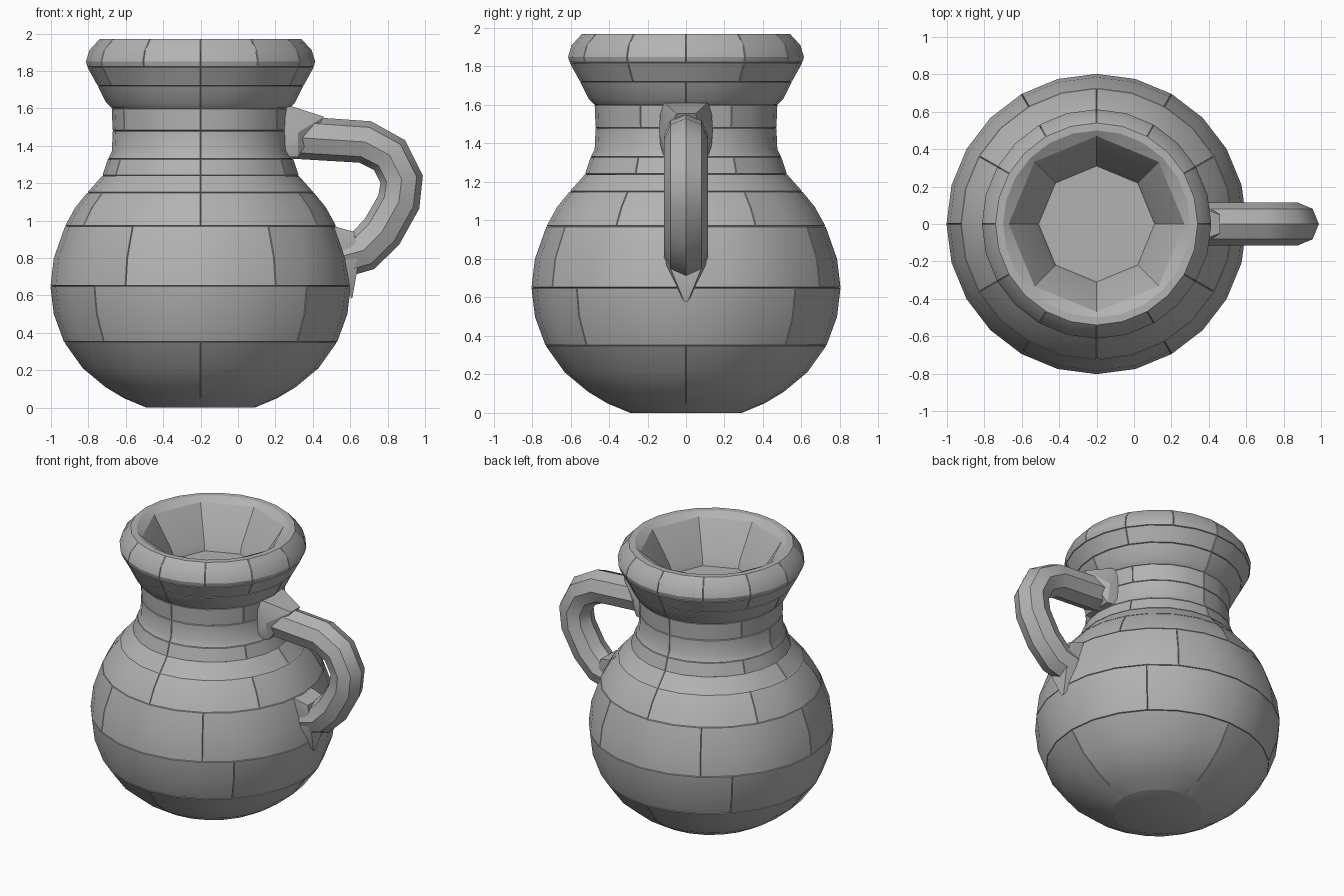
import bpy, bmesh
from math import pi, sin, cos, radians

if "Cube" in bpy.data.objects:
    bpy.data.objects.remove(bpy.data.objects["Cube"])

clay = bpy.data.materials.new("grey clay")
clay.use_nodes = True
clay.diffuse_color = (0.45, 0.45, 0.45, 1)
clay.node_tree.nodes["Principled BSDF"].inputs["Base Color"].default_value = clay.diffuse_color

CENTRE = -0.2
SEG = 24


def finish(obj, angle=28):
    obj.data.materials.clear()
    obj.data.materials.append(clay)
    bpy.ops.object.select_all(action='DESELECT')
    obj.select_set(True)
    bpy.context.view_layer.objects.active = obj
    bpy.ops.object.shade_smooth_by_angle(angle=radians(angle))


def from_bmesh(name, bm):
    bmesh.ops.recalc_face_normals(bm, faces=bm.faces)
    mesh = bpy.data.meshes.new(name)
    bm.to_mesh(mesh)
    bm.free()
    obj = bpy.data.objects.new(name, mesh)
    bpy.context.collection.objects.link(obj)
    return obj


def ring(bm, r, z, octagon=False):
    verts = []
    for i in range(SEG):
        a = 2 * pi * i / SEG
        k = cos(pi / 8) / cos(a % (pi / 4) - pi / 8) if octagon else 1
        verts.append(bm.verts.new((CENTRE + r * k * cos(a), r * k * sin(a), z)))
    return verts


def band(bm, low, high):
    return [bm.faces.new((low[i], low[(i + 1) % SEG], high[(i + 1) % SEG], high[i]))
            for i in range(SEG)]


# Outer wall: courses of blocks, each a list of (radius, height) and a block length
courses = [
    (6, [(0.29, 0), (0.41, 0.05), (0.51, 0.11), (0.63, 0.21), (0.73, 0.35)]),
    (6, [(0.73, 0.35), (0.785, 0.5), (0.803, 0.65)]),
    (4, [(0.803, 0.65), (0.785, 0.8), (0.725, 0.97)]),
    (4, [(0.725, 0.97), (0.67, 1.07), (0.605, 1.15)]),
    (6, [(0.605, 1.15), (0.525, 1.24)]),
    (4, [(0.525, 1.24), (0.495, 1.33)]),
    (6, [(0.495, 1.33), (0.475, 1.37), (0.47, 1.48)]),
    (4, [(0.47, 1.48), (0.475, 1.6)]),
    (6, [(0.475, 1.6), (0.505, 1.63), (0.55, 1.72)]),
    (4, [(0.55, 1.72), (0.605, 1.82)]),
    (2, [(0.605, 1.82), (0.613, 1.85), (0.595, 1.91), (0.54, 1.97), (0.5, 1.97)]),
]
bm = bmesh.new()
base = last = ring(bm, *courses[0][1][0])
groups = []
for row, (length, points) in enumerate(courses):
    blocks = [[] for _ in range(SEG // length)]
    for r, z in points[1:]:
        new = ring(bm, r, z)
        for i, face in enumerate(band(bm, last, new)):
            blocks[(i + row % 2 * length // 2) % SEG // length].append(face)
        last = new
    groups += blocks

# Eight-sided mouth with a shallow floor, and the flat underside
for r, z in [(0.47, 1.94), (0.33, 1.72), (0.31, 1.66)]:
    new = ring(bm, r, z, True)
    band(bm, last, new)
    last = new
bm.faces.new(last)
bm.faces.new(base[::-1])
bm.normal_update()

# Narrow sunken seams between the blocks
frames = []
for block in groups:
    frames += bmesh.ops.inset_region(bm, faces=block, thickness=0.003,
                                     use_even_offset=True)["faces"]
inner = {v for block in groups for f in block for v in f.verts}
seams = {v for f in frames for v in f.verts} - inner
for v in seams:
    if 0.01 < v.co.z < 1.96:
        v.co.x = CENTRE + (v.co.x - CENTRE) * 0.988
        v.co.y *= 0.988
finish(from_bmesh("jug_body", bm), 26)

# Bent round handle
curve = bpy.data.curves.new("handle", 'CURVE')
curve.dimensions = '3D'
curve.bevel_depth = 0.115
curve.bevel_resolution = 2
curve.use_fill_caps = True
path = [(0.22, 1.45), (0.68, 1.42), (0.81, 1.35), (0.875, 1.22),
        (0.86, 1.1), (0.77, 0.94), (0.67, 0.84), (0.52, 0.8)]
spline = curve.splines.new('POLY')
spline.points.add(len(path) - 1)
for p, (x, z) in zip(spline.points, path):
    p.co = (x, 0, z, 1)
handle = bpy.data.objects.new("handle", curve)
bpy.context.collection.objects.link(handle)
bpy.ops.object.select_all(action='DESELECT')
handle.select_set(True)
bpy.context.view_layer.objects.active = handle
bpy.ops.object.convert(target='MESH')
finish(bpy.context.object, 35)


# Faceted wedges where the handle meets the wall; points are (x, half width, z)
def wedge(name, points):
    bm = bmesh.new()
    for x, w, z in points:
        for side in (-1, 1):
            bm.verts.new((x, w * side, z))
    bmesh.ops.remove_doubles(bm, verts=bm.verts, dist=0.001)
    bmesh.ops.convex_hull(bm, input=bm.verts)
    finish(from_bmesh(name, bm))


wedge("upper_handle_joint", [(0.2, 0.13, 1.61), (0.29, 0.11, 1.61), (0.46, 0.05, 1.555),
                             (0.32, 0.14, 1.47), (0.32, 0.11, 1.34), (0.2, 0.13, 1.34)])
wedge("lower_handle_joint", [(0.45, 0.1, 0.97), (0.53, 0.1, 0.965), (0.62, 0.09, 0.94),
                             (0.65, 0.1, 0.8), (0.5, 0.11, 0.75), (0.61, 0.01, 0.58)])
